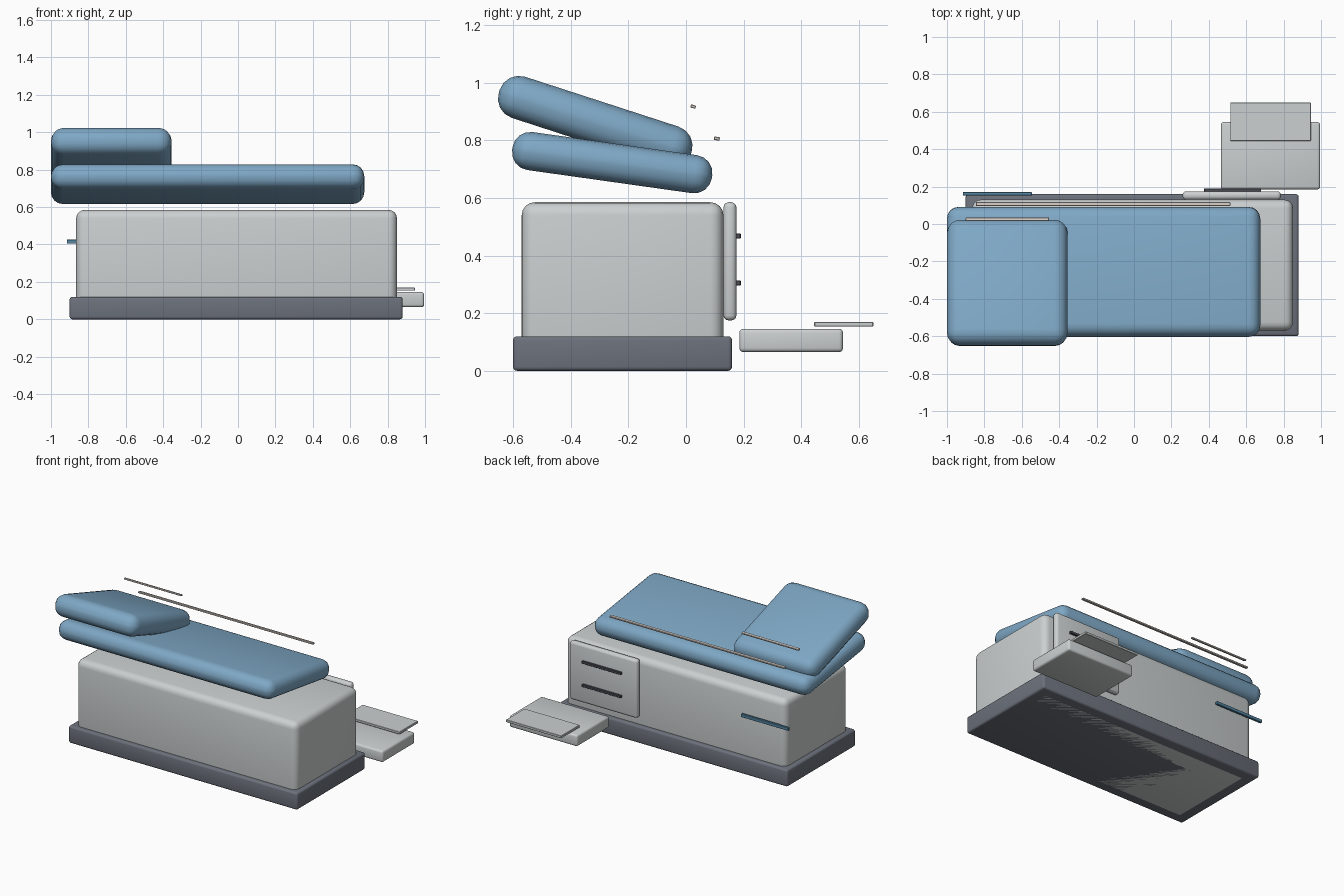
import bpy
import math

if "Cube" in bpy.data.objects:
    bpy.data.objects.remove(bpy.data.objects["Cube"])


def material(name, color):
    m = bpy.data.materials.new(name)
    m.diffuse_color = (*color, 1.0)
    m.use_nodes = True
    m.node_tree.nodes["Principled BSDF"].inputs["Base Color"].default_value = m.diffuse_color
    return m


BLUE = material("soft blue", (0.21, 0.39, 0.56))
DEEP_BLUE = material("deep blue", (0.09, 0.24, 0.37))
LIGHT = material("light grey", (0.60, 0.63, 0.63))
SLATE = material("slate grey", (0.15, 0.165, 0.20))
DARK = material("dark metal", (0.07, 0.075, 0.09))
PIPING = material("warm grey", (0.62, 0.57, 0.53))


def box(name, xs, ys, zs, mat, bevel=0.0, segments=3, tilt=0.0):
    """Rounded box given by its ranges, tilted about its own centre on the x axis."""
    center = [(a + b) / 2 for a, b in (xs, ys, zs)]
    bpy.ops.mesh.primitive_cube_add(size=1, location=center)
    ob = bpy.context.object
    ob.name = name
    ob.scale = [b - a for a, b in (xs, ys, zs)]
    bpy.ops.object.transform_apply(location=False, rotation=False, scale=True)
    ob.data.materials.append(mat)
    if bevel:
        mod = ob.modifiers.new("round edges", 'BEVEL')
        mod.width = bevel
        mod.segments = segments
        mod.limit_method = 'NONE'
        bpy.ops.object.modifier_apply(modifier=mod.name)
        bpy.ops.object.shade_smooth_by_angle(angle=math.radians(35))
    ob.rotation_euler.x = math.radians(tilt)
    return ob


def around(c, size):
    return (c - size / 2, c + size / 2)


# Plinth and cabinet
box("base_plinth", (-0.90, 0.88), (-0.60, 0.16), (0.0, 0.12), SLATE, 0.014)
box("cabinet_body", (-0.865, 0.85), (-0.57, 0.13), (0.0, 0.585), LIGHT, 0.045, 4)

# Tilted cushions
box("seat_cushion", (-1.0, 0.675), around(-0.256, 0.70), around(0.7225, 0.133),
    BLUE, 0.062, 4, tilt=-8)
box("back_cushion", (-1.0, -0.355), around(-0.315, 0.70), around(0.8625, 0.15),
    BLUE, 0.07, 4, tilt=-18)

# Thin piping strips behind the cushions
box("seat_piping", (-0.845, 0.515), around(0.107, 0.02), around(0.806, 0.012),
    PIPING, 0.002, 1, tilt=-8)
box("back_piping", (-0.90, -0.455), around(0.025, 0.018), around(0.917, 0.011),
    PIPING, 0.002, 1, tilt=-18)

# Drawer front with two handles
box("drawer_front", (0.26, 0.785), (0.13, 0.175), (0.175, 0.585), LIGHT, 0.018)
for i, z in enumerate((0.305, 0.468)):
    box(f"drawer_handle_{i + 1}", (0.375, 0.68), (0.172, 0.19), around(z, 0.017),
        DARK, 0.002, 1)

# Side rail
box("side_rail", (-0.915, -0.545), (0.153, 0.17), (0.404, 0.426), DEEP_BLUE, 0.002, 1)

# Foot step and its top plate
box("foot_step", (0.465, 0.995), (0.185, 0.545), (0.065, 0.146), LIGHT, 0.014)
box("step_plate", (0.515, 0.945), (0.445, 0.65), (0.153, 0.17), LIGHT, 0.002, 1)
